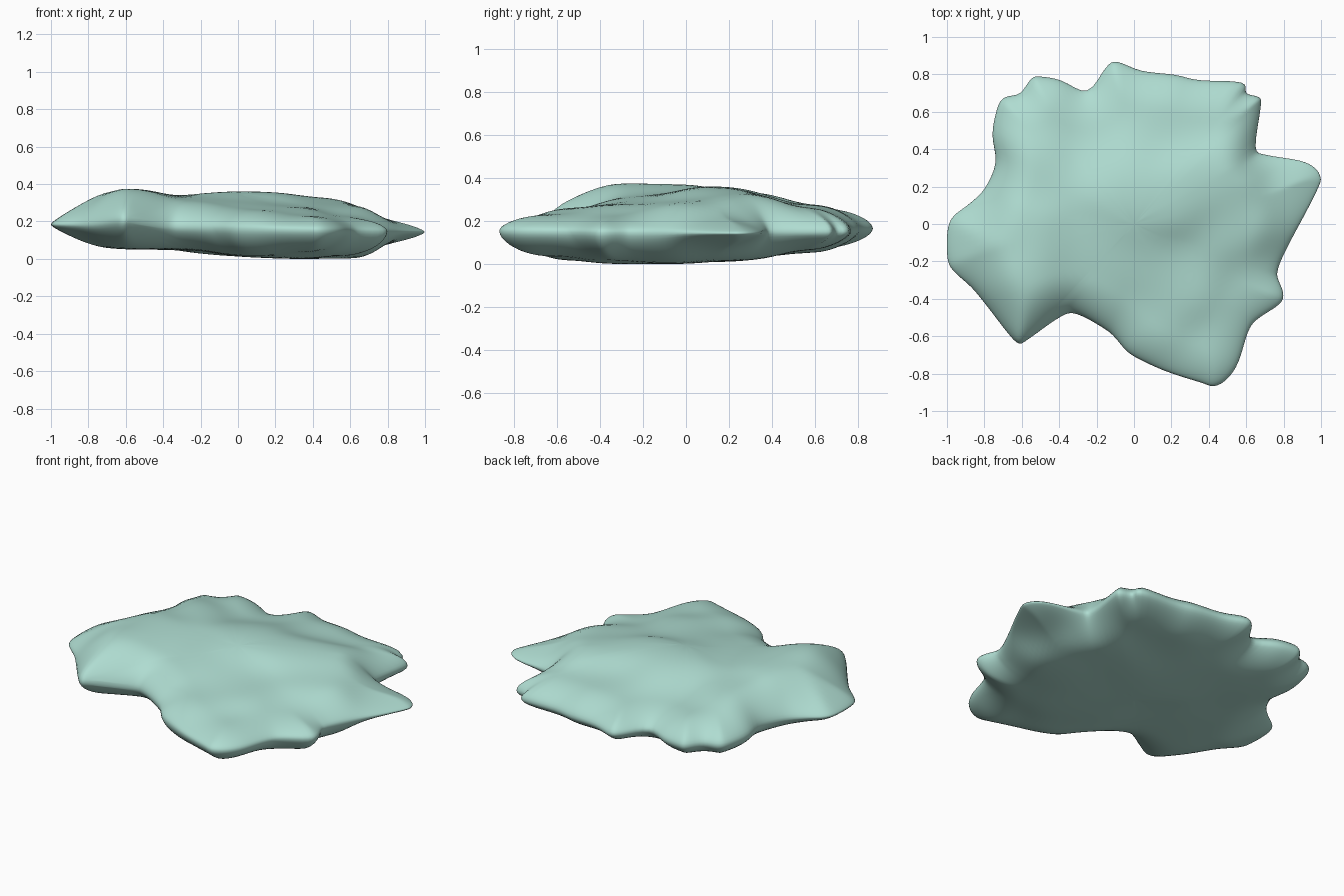
import bpy
import bmesh
import math
from mathutils import Vector
from mathutils.kdtree import KDTree

cube = bpy.data.objects.get("Cube")
if cube:
    bpy.data.objects.remove(cube, do_unlink=True)

# Lobed rim as seen from above, in hundredths of a unit
RIM = [(100, 25), (99, 20), (92, 6), (85, -7), (79, -19), (77, -25), (77, -29),
       (80, -37), (78, -43), (66, -51), (61, -58), (56, -74), (50, -83), (43, -87),
       (36, -85), (20, -80), (8, -75), (-3, -69), (-10, -61), (-16, -56), (-31, -48),
       (-40, -50), (-57, -62), (-62, -64), (-68, -58), (-78, -45), (-87, -34),
       (-97, -25), (-100, -18), (-100, -4), (-97, 4), (-88, 11), (-80, 19), (-74, 33),
       (-76, 48), (-73, 63), (-69, 68), (-61, 70), (-55, 78), (-50, 79), (-39, 77),
       (-25, 71), (-15, 84), (-9, 87), (4, 82), (22, 80), (35, 77), (58, 76), (60, 70),
       (67, 68), (68, 63), (65, 41), (71, 37), (89, 34), (97, 30)]

# Humps and hollows: x, y, upper height, lower height, in hundredths
HUMPS = [(0, 8, 37, 1), (22, 18, 36, 1), (46, 24, 33, 2), (-22, 46, 25, 5),
         (-8, 75, 26, 8), (40, 62, 26, 7), (15, 50, 28, 5), (85, 22, 22, 7),
         (52, -2, 29, 0), (25, -28, 28, 0), (42, -70, 23, 4), (5, -48, 26, 2),
         (66, -32, 22, 2), (-24, -10, 33, 5), (-28, -38, 30, 6), (-56, -36, 39, 5),
         (-58, -8, 38, 5), (-84, -10, 33, 7), (-50, 28, 34, 6), (-52, 64, 28, 7),
         (-60, -56, 33, 8), (-10, 28, 36, 3), (2, -20, 31, 1)]
HUMPS = [tuple(v / 100 for v in h) for h in HUMPS]


def smooth_loop(points, steps):
    """Closed Catmull-Rom curve through the points."""
    out, n = [], len(points)
    pts = [Vector(p) / 100 for p in points]
    for i in range(n):
        a, b, c, d = (pts[(i + k) % n] for k in (-1, 0, 1, 2))
        for s in range(steps):
            t = s / steps
            out.append(0.5 * (2 * b + (c - a) * t + (2 * a - 5 * b + 4 * c - d) * t ** 2
                              + (3 * b - a - 3 * c + d) * t ** 3))
    return out


def falloff(p, x, y, spread):
    return math.exp(-((p.x - x) ** 2 + (p.y - y) ** 2) / (2 * spread ** 2))


def skin_height(p, side):
    """Blend of the humps' upper (0) or lower (1) heights."""
    weights = [falloff(p, h[0], h[1], 0.13) for h in HUMPS]
    return sum(w * h[2 + side] for w, h in zip(weights, HUMPS)) / sum(weights)


def rim_height(p):
    """The rim sinks to the left side and lifts at the front corner lobe."""
    return 0.165 - 0.02 * p.x + 0.03 * falloff(p, -0.6, -0.62, 0.12)


rim = smooth_loop(RIM, 4)
fine_rim = smooth_loop(RIM, 24)
rim_tree = KDTree(len(fine_rim))
for index, q in enumerate(fine_rim):
    rim_tree.insert(q.to_3d(), index)
rim_tree.balance()


def shell_point(p, side):
    """Point on the upper or lower skin: blunt rim, sharper side tips."""
    gap = rim_tree.find(p.to_3d())[2]
    tip = falloff(p, -1, -0.1, 0.25) + 0.7 * falloff(p, 1, 0.22, 0.2)
    taper = math.sin(math.pi / 2 * min(gap / (0.2 + 0.2 * tip), 1)) ** (0.58 + 0.2 * tip)
    edge = rim_height(p)
    return (p.x, p.y, edge + (skin_height(p, side) - edge) * taper)


# One closed skin: shrinking copies of the rim above and below
bm = bmesh.new()
RINGS = 26
edge_ring = [bm.verts.new((p.x, p.y, rim_height(p))) for p in rim]
count = len(rim)
for side in (0, 1):
    outer = edge_ring
    for k in range(1, RINGS):
        scale = 1 - (k / RINGS) ** 1.6
        inner = [bm.verts.new(shell_point(p * scale, side)) for p in rim]
        for i in range(count):
            j = (i + 1) % count
            bm.faces.new((outer[i], outer[j], inner[j], inner[i]))
        outer = inner
    pole = bm.verts.new(shell_point(Vector((0, 0)), side))
    for i in range(count):
        bm.faces.new((outer[i], outer[(i + 1) % count], pole))
bmesh.ops.recalc_face_normals(bm, faces=bm.faces)

# Stand it on the floor
lowest = min(v.co.z for v in bm.verts)
bmesh.ops.translate(bm, verts=bm.verts, vec=(0, 0, -lowest))

mesh = bpy.data.meshes.new("flat_rock")
bm.to_mesh(mesh)
bm.free()
rock = bpy.data.objects.new("flat_rock", mesh)
bpy.context.collection.objects.link(rock)

# Pale green stone
stone = bpy.data.materials.new("pale_sea_green")
stone.use_nodes = True
colour = (0.43, 0.72, 0.64, 1)
stone.diffuse_color = colour
stone.node_tree.nodes["Principled BSDF"].inputs["Base Color"].default_value = colour
mesh.materials.append(stone)

# Soften the surface
relax = rock.modifiers.new("relax", 'SMOOTH')
relax.factor = 0.5
relax.iterations = 4
bpy.context.view_layer.objects.active = rock
rock.select_set(True)
bpy.ops.object.shade_smooth()
